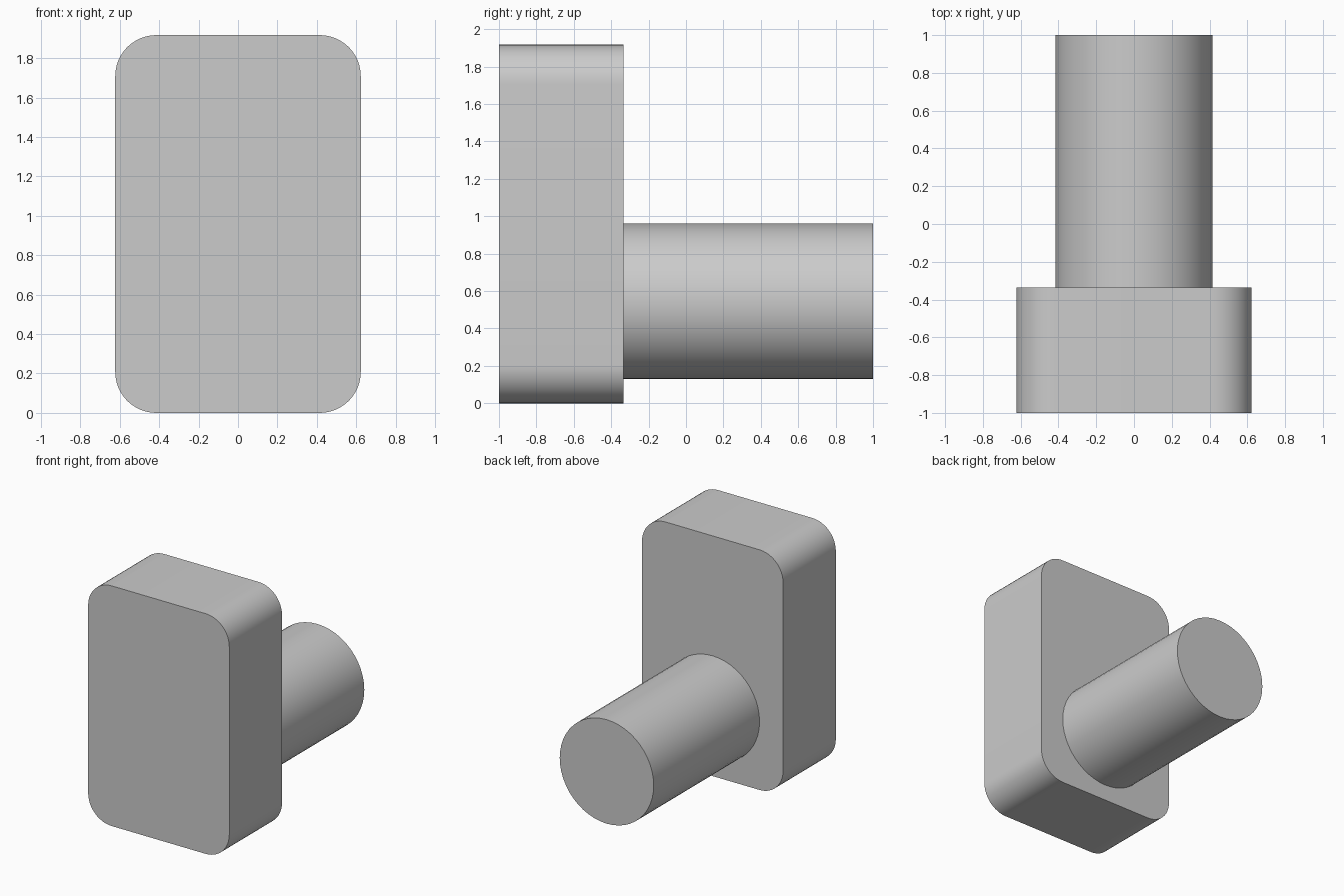
import bpy, bmesh, math
from mathutils import Matrix

cube = bpy.data.objects.get("Cube")
if cube:
    bpy.data.objects.remove(cube, do_unlink=True)

GREY = (0.6, 0.6, 0.6, 1.0)
grey = bpy.data.materials.new("plain grey")
grey.use_nodes = True
grey.diffuse_color = GREY
grey.node_tree.nodes["Principled BSDF"].inputs["Base Color"].default_value = GREY


def add_part(name, bm):
    """Turn a bmesh into a smooth-shaded object with sharp rims."""
    mesh = bpy.data.meshes.new(name)
    bmesh.ops.recalc_face_normals(bm, faces=bm.faces[:])
    bm.to_mesh(mesh)
    bm.free()
    mesh.materials.append(grey)
    obj = bpy.data.objects.new(name, mesh)
    bpy.context.collection.objects.link(obj)
    bpy.ops.object.select_all(action='DESELECT')
    obj.select_set(True)
    bpy.context.view_layer.objects.active = obj
    bpy.ops.object.shade_smooth_by_angle(angle=math.radians(30))
    return obj


# Upright plate: a box with its four front-to-back edges rounded
HEIGHT, WIDTH, FRONT, BACK = 1.917, 1.246, -1.0, -0.335
bm = bmesh.new()
bmesh.ops.create_cube(bm, size=1.0, matrix=Matrix.Translation((0, (FRONT + BACK) / 2, HEIGHT / 2))
                      @ Matrix.Diagonal((WIDTH, BACK - FRONT, HEIGHT, 1)))
edges = [e for e in bm.edges if abs(e.verts[0].co.y - e.verts[1].co.y) > 0.1]
bmesh.ops.bevel(bm, geom=edges, offset=0.208, segments=12, profile=0.5, affect='EDGES')
add_part("rounded_plate", bm)

# Round shaft reaching back from the lower half of the plate
START, END, RADIUS = BACK - 0.02, 1.0, 0.415
bm = bmesh.new()
bmesh.ops.create_cone(bm, cap_ends=True, segments=48, radius1=RADIUS, radius2=RADIUS,
                      depth=END - START,
                      matrix=Matrix.Translation((0, (START + END) / 2, 0.545))
                      @ Matrix.Rotation(math.pi / 2, 4, 'X'))
add_part("round_shaft", bm)
